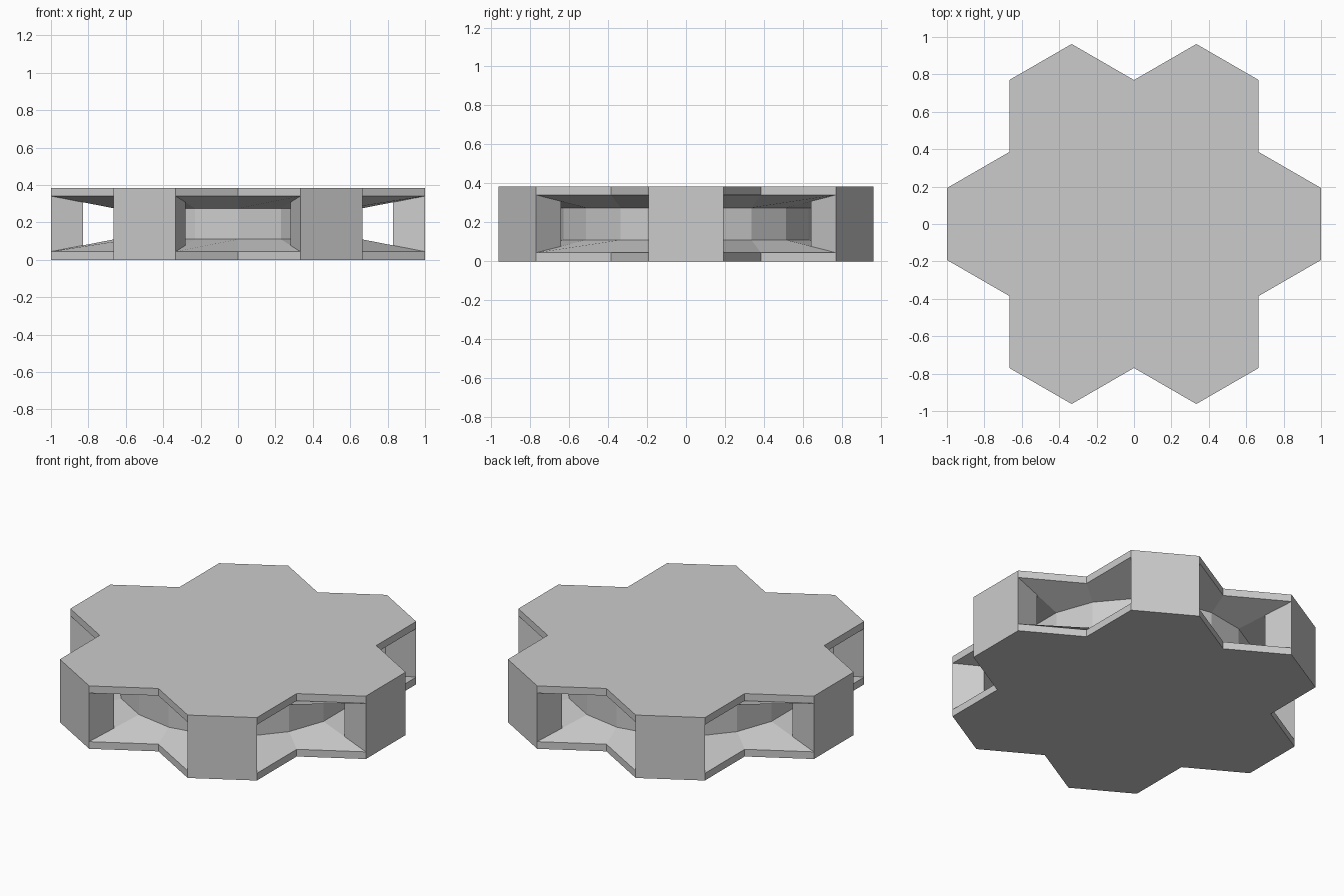
import bpy, bmesh
from math import sin, cos, radians, sqrt

if "Cube" in bpy.data.objects:
    bpy.data.objects.remove(bpy.data.objects["Cube"])

SIDE = 2 / (3 * sqrt(3))      # hexagon side, also the total height
H = SIDE
LIP, NECK = 0.044, 0.11       # plate edge thickness, plate thickness at the core
R = 0.67                      # core radius


def rot(x, y, deg):
    a = radians(deg)
    return x * cos(a) - y * sin(a), x * sin(a) + y * cos(a)


def make_object(name, bm):
    mesh = bpy.data.meshes.new(name)
    bm.to_mesh(mesh)
    bm.free()
    bpy.context.collection.objects.link(bpy.data.objects.new(name, mesh))


# Outline of seven joined hexagons, and the matching 18-sided core
outer, core = [], []
for k in range(6):
    for x, y, a in ((1, -SIDE / 2, -10), (1, SIDE / 2, 10), (2 / 3, SIDE, 30)):
        outer.append(rot(x, y, 60 * k))
        core.append(rot(R, 0, 60 * k + a))

# Spool body: two plates that thicken towards the core
bm = bmesh.new()
levels = [(outer, 0), (outer, LIP), (core, NECK),
          (core, H - NECK), (outer, H - LIP), (outer, H)]
rings = [[bm.verts.new((x, y, z)) for x, y in pts] for pts, z in levels]
for lo, hi in zip(rings, rings[1:]):
    for i in range(18):
        j = (i + 1) % 18
        bm.faces.new((lo[i], lo[j], hi[j], hi[i]))
bm.faces.new(rings[0][::-1])
bm.faces.new(rings[-1])
make_object("spool_body", bm)

# Six outer wall blocks, each reaching halfway in to the core
for k in range(6):
    a, b = 3 * k, 3 * k + 1
    mid = [((outer[i][0] + core[i][0]) / 2, (outer[i][1] + core[i][1]) / 2) for i in (a, b)]
    plan = [outer[a], outer[b], mid[1], mid[0]]
    inset = [LIP, LIP, (LIP + NECK) / 2, (LIP + NECK) / 2]
    bm = bmesh.new()
    lo = [bm.verts.new((*p, t)) for p, t in zip(plan, inset)]
    hi = [bm.verts.new((*p, H - t)) for p, t in zip(plan, inset)]
    for i in range(4):
        j = (i + 1) % 4
        bm.faces.new((lo[i], lo[j], hi[j], hi[i]))
    make_object(f"wall_block_{k + 1}", bm)
